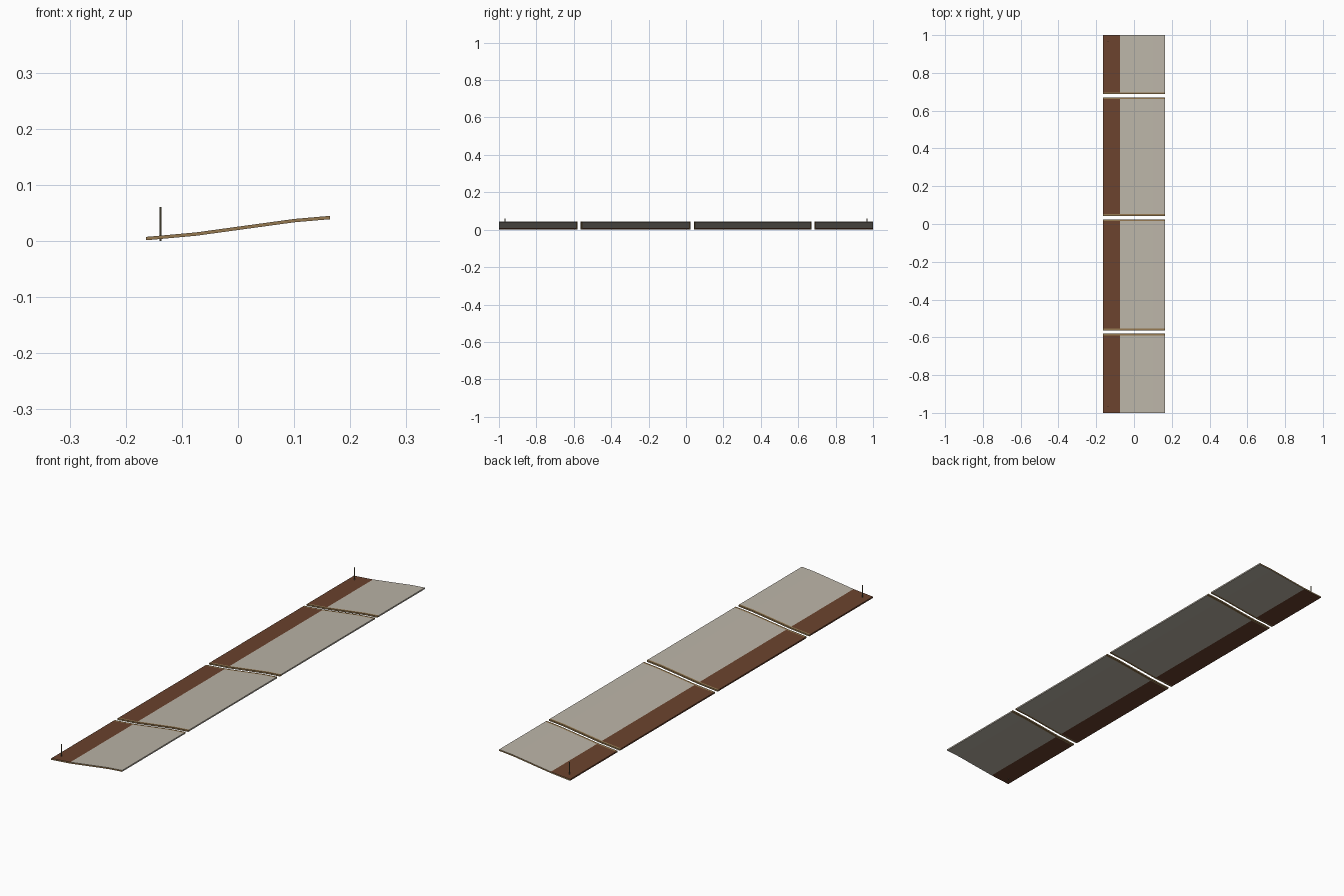
import bpy, bmesh

if "Cube" in bpy.data.objects:
    bpy.data.objects.remove(bpy.data.objects["Cube"])


def material(name, rgb):
    m = bpy.data.materials.new(name)
    m.diffuse_color = (*rgb, 1)
    m.use_nodes = True
    m.node_tree.nodes["Principled BSDF"].inputs["Base Color"].default_value = m.diffuse_color
    return m


CANVAS = material("pale_canvas", (0.50, 0.46, 0.39))
BROWN = material("brown_band", (0.147, 0.055, 0.027))
TAN = material("tan_edge", (0.30, 0.19, 0.08))
OLIVE = material("olive_pin", (0.19, 0.16, 0.09))

# Cross-section of the gently bent sheet (x, z of the centre line)
PROFILE = [(-0.164, 0.0045), (-0.075, 0.0125), (0.10, 0.0365), (0.164, 0.042)]
THICK = 0.006


def strip(name, y0, y1, thick, mats):
    """Sheet along the profile: slot 0 is the band, 1 the main field, 2 the end caps."""
    bm = bmesh.new()
    rings = []
    for y in (y0, y1):
        low = [bm.verts.new((x, y, z - thick / 2)) for x, z in PROFILE]
        top = [bm.verts.new((x, y, z + thick / 2)) for x, z in PROFILE]
        rings.append((low, top))
    (l0, t0), (l1, t1) = rings
    n = len(PROFILE)
    for i in range(n - 1):
        slot = 0 if i == 0 else 1
        for quad, s in (((t0[i], t0[i + 1], t1[i + 1], t1[i]), slot),
                        ((l0[i], l1[i], l1[i + 1], l0[i + 1]), slot),
                        ((l0[i], l0[i + 1], t0[i + 1], t0[i]), 2),
                        ((l1[i], t1[i], t1[i + 1], l1[i + 1]), 2)):
            bm.faces.new(quad).material_index = s
    bm.faces.new((l0[0], t0[0], t1[0], l1[0])).material_index = 0
    bm.faces.new((l0[-1], l1[-1], t1[-1], t0[-1])).material_index = 1
    bmesh.ops.recalc_face_normals(bm, faces=bm.faces)
    me = bpy.data.meshes.new(name)
    bm.to_mesh(me)
    bm.free()
    for m in mats:
        me.materials.append(m)
    ob = bpy.data.objects.new(name, me)
    bpy.context.collection.objects.link(ob)
    return ob


# Four panels separated by narrow gaps, with tan hems beside each gap
HEM = 0.009
PANELS = [(-1.0, -0.58), (-0.563, 0.025), (0.043, 0.671), (0.687, 1.0)]
for k, (a, b) in enumerate(PANELS, 1):
    lo = a + HEM if a > -1 else a
    hi = b - HEM if b < 1 else b
    strip(f"panel_{k}", lo, hi, THICK, (BROWN, CANVAS, TAN))
    if lo > a:
        strip(f"front_hem_{k}", a, lo, THICK, (TAN, TAN, TAN))
    if hi < b:
        strip(f"back_hem_{k}", hi, b, THICK, (TAN, TAN, TAN))

# Upright pins near both ends of the band
for name, y in (("front_pin", -0.968), ("back_pin", 0.968)):
    bpy.ops.mesh.primitive_cylinder_add(vertices=8, radius=0.002, depth=0.061,
                                        location=(-0.138, y, 0.0305))
    pin = bpy.context.object
    pin.name = name
    pin.data.materials.append(OLIVE)
